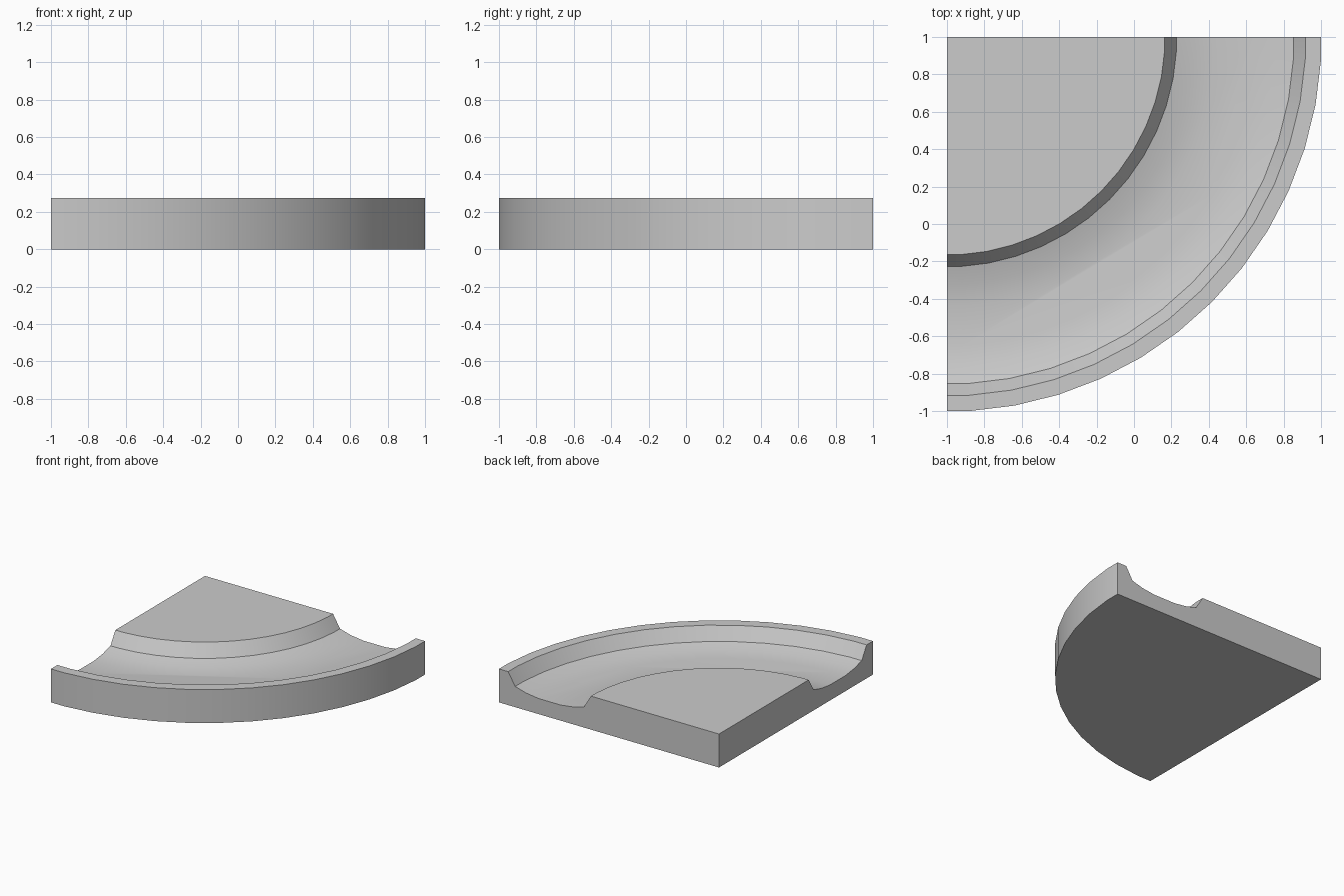
import bpy, bmesh
from math import sin, cos, pi, radians

if "Cube" in bpy.data.objects:
    bpy.data.objects.remove(bpy.data.objects["Cube"])

H = 0.275
# Cross-section (radius, height): flat inner deck, rounded groove, thin outer rim
profile = [(0, 0), (0, H), (1.164, H), (1.227, H - 0.105), (1.325, H - 0.132),
           (1.44, H - 0.147), (1.64, H - 0.147), (1.755, H - 0.132),
           (1.853, H - 0.105), (1.916, H), (2, H), (2, 0)]

# Quarter turn: full 52-gon steps with flat half steps at both ends
step = 2 * pi / 52
angles = [0] + [step * (k + 0.5) for k in range(13)] + [pi / 2]

bm = bmesh.new()
rings = []
for i, a in enumerate(angles):
    end = i in (0, len(angles) - 1)
    k = 1 if end else 1 / cos(step / 2)
    rings.append([bm.verts.new((-1 + r * k * sin(a), 1 - r * k * cos(a), z))
                  for r, z in profile])

# Swept surface
n = len(profile)
for p, q in zip(rings, rings[1:]):
    for j in range(n):
        if j:
            m = (j + 1) % n
            bm.faces.new((p[j], p[m], q[m], q[j]))
        
# Close the two straight ends
bm.faces.new(rings[0])
bm.faces.new(rings[-1])
bmesh.ops.remove_doubles(bm, verts=bm.verts, dist=1e-5)
bmesh.ops.recalc_face_normals(bm, faces=bm.faces)

# Merge the flat deck and underside wedges into single faces
bmesh.ops.dissolve_limit(bm, angle_limit=radians(0.5), verts=bm.verts, edges=bm.edges)

mesh = bpy.data.meshes.new("curved_groove_track")
bm.to_mesh(mesh)
bm.free()
track = bpy.data.objects.new("curved_groove_track", mesh)
bpy.context.collection.objects.link(track)
bpy.context.view_layer.objects.active = track
track.select_set(True)
bpy.ops.object.shade_smooth_by_angle(angle=radians(40))
